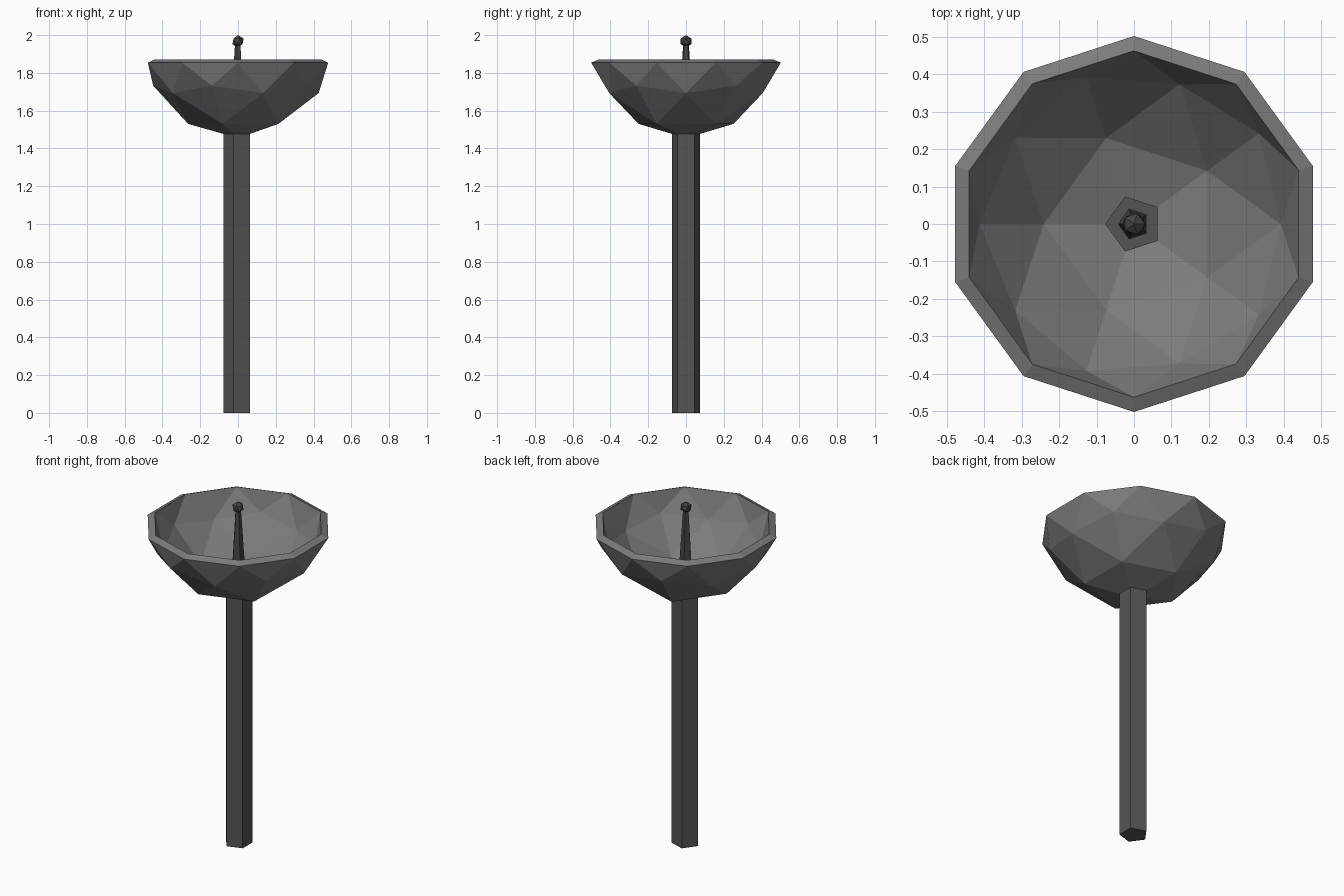
import bpy, bmesh, math
from mathutils import Matrix

if "Cube" in bpy.data.objects:
    bpy.data.objects.remove(bpy.data.objects["Cube"])


def finish(name, bm, grey):
    bmesh.ops.recalc_face_normals(bm, faces=bm.faces)
    mesh = bpy.data.meshes.new(name)
    bm.to_mesh(mesh)
    bm.free()
    mat = bpy.data.materials.new(name + "_grey")
    mat.diffuse_color = (grey, grey, grey, 1)
    mat.use_nodes = True
    mat.node_tree.nodes["Principled BSDF"].inputs["Base Color"].default_value = mat.diffuse_color
    mesh.materials.append(mat)
    obj = bpy.data.objects.new(name, mesh)
    bpy.context.collection.objects.link(obj)
    return obj


def pentagon_column(name, r_bottom, r_top, z0, z1, grey):
    # five-sided column with one corner pointing to -x
    bm = bmesh.new()
    rings = []
    for r, z in ((r_bottom, z0), (r_top, z1)):
        rings.append([bm.verts.new((r * math.cos(math.pi + k * math.tau / 5),
                                    r * math.sin(math.pi + k * math.tau / 5), z))
                      for k in range(5)])
    a, b = rings
    for k in range(5):
        n = (k + 1) % 5
        bm.faces.new((a[k], a[n], b[n], b[k]))
    bm.faces.new(a[::-1])
    bm.faces.new(b)
    return finish(name, bm, grey)


# post and central spike
pentagon_column("post", 0.077, 0.077, 0, 1.535, 0.09)
pentagon_column("spike", 0.043, 0.016, 1.52, 1.95, 0.06)

# small ball on the spike
bm = bmesh.new()
bmesh.ops.create_icosphere(bm, subdivisions=1, radius=0.033,
                           matrix=Matrix.Translation((0, 0, 1.967)))
finish("spike_ball", bm, 0.06)

# bowl: lower half of an icosphere with its rim pulled down
bm = bmesh.new()
bmesh.ops.create_icosphere(bm, subdivisions=2, radius=0.502)
bmesh.ops.delete(bm, geom=[v for v in bm.verts if v.co.z > 0.01], context='VERTS')
for v in bm.verts:
    if abs(v.co.z) < 0.01:
        v.co.z = -0.103
    v.co.z += 1.957
# wall thickness, grown inwards from the outer skin
bowl = finish("bowl", bm, 0.2)
bottom = min(bowl.data.polygons, key=lambda p: p.center.z)
if bottom.normal.z > 0:
    bowl.data.flip_normals()
wall = bowl.modifiers.new("wall", 'SOLIDIFY')
wall.thickness = 0.043
wall.offset = -1
